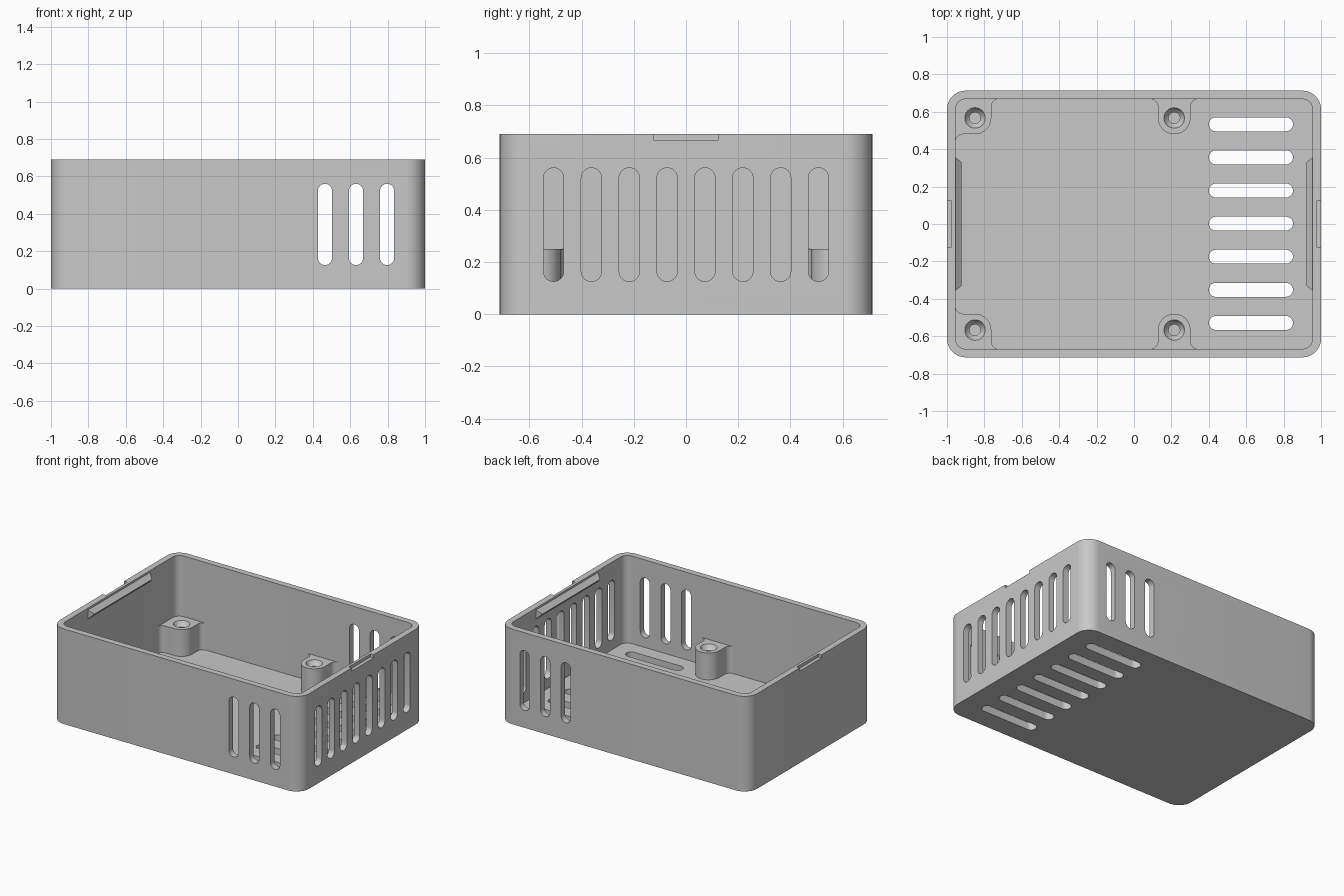
import bpy, bmesh, math
from mathutils import Vector

if "Cube" in bpy.data.objects:
    bpy.data.objects.remove(bpy.data.objects["Cube"])

grey = bpy.data.materials.new("light_grey_plastic")
grey.diffuse_color = (0.58, 0.58, 0.58, 1)
grey.use_nodes = True
grey.node_tree.nodes["Principled BSDF"].inputs["Base Color"].default_value = grey.diffuse_color

FLOOR, HEIGHT, BOSS_TOP = 0.055, 0.69, 0.25


def arc(cx, cy, r, a0, a1, n=10):
    """Points along an arc, angles in degrees."""
    return [(cx + r * math.cos(math.radians(a0 + (a1 - a0) * i / n)),
             cy + r * math.sin(math.radians(a0 + (a1 - a0) * i / n))) for i in range(n + 1)]


def rounded_rect(x0, x1, y0, y1, r, n=10):
    return (arc(x1 - r, y1 - r, r, 0, 90, n) + arc(x0 + r, y1 - r, r, 90, 180, n)
            + arc(x0 + r, y0 + r, r, 180, 270, n) + arc(x1 - r, y0 + r, r, 270, 360, n))


def slot(cu, cv, w, length):
    """Stadium outline, long along v."""
    r, h = w / 2, length / 2 - w / 2
    return arc(cu, cv + h, r, 0, 180, 12) + arc(cu, cv - h, r, 180, 360, 12)


AXES = {"z": lambda u, v, w: (u, v, w),
        "y": lambda u, v, w: (u, w, v),
        "x": lambda u, v, w: (w, u, v)}


def prism(bm, outline, lo, hi, axis="z"):
    """Extrude a 2D outline between two positions on an axis."""
    f = AXES[axis]
    a = [bm.verts.new(f(u, v, lo)) for u, v in outline]
    b = [bm.verts.new(f(u, v, hi)) for u, v in outline]
    bm.faces.new(a)
    bm.faces.new(b)
    for i in range(len(a)):
        j = (i + 1) % len(a)
        bm.faces.new((a[i], a[j], b[j], b[i]))


def finish(bm, name):
    bmesh.ops.recalc_face_normals(bm, faces=bm.faces)
    me = bpy.data.meshes.new(name)
    bm.to_mesh(me)
    bm.free()
    ob = bpy.data.objects.new(name, me)
    bpy.context.collection.objects.link(ob)
    me.materials.append(grey)
    return ob


def activate(ob):
    bpy.ops.object.select_all(action="DESELECT")
    ob.select_set(True)
    bpy.context.view_layer.objects.active = ob


def cut(ob, cutter):
    cutter.hide_render = True
    m = ob.modifiers.new("cut", "BOOLEAN")
    m.operation, m.solver, m.object = "DIFFERENCE", "EXACT", cutter
    activate(ob)
    bpy.ops.object.modifier_apply(modifier=m.name)
    bpy.data.objects.remove(cutter, do_unlink=True)


def smooth(ob):
    activate(ob)
    bpy.ops.object.shade_smooth_by_angle(angle=math.radians(30))


# Tray body: rounded box, hollowed out
bm = bmesh.new()
prism(bm, rounded_rect(-1, 1, -0.713, 0.713, 0.1), 0, HEIGHT)
body = finish(bm, "case_body")
bm = bmesh.new()
prism(bm, rounded_rect(-0.955, 0.955, -0.668, 0.668, 0.055), FLOOR, 1)
cut(body, finish(bm, "cavity_cutter"))

# Vent slots in front/back, right side and floor, plus rim notches
bm = bmesh.new()
for i in range(3):
    prism(bm, slot(0.465 + i * 0.166, 0.343, 0.076, 0.435), -1, 1, "y")
for i in range(8):
    prism(bm, slot(-0.507 + i * 0.1449, 0.343, 0.078, 0.435), 0.9, 1.1, "x")
for i in range(7):
    outline = [(v, u) for u, v in slot(0.002 + (i - 3) * 0.177, 0.625, 0.075, 0.45)]
    prism(bm, outline, -0.1, 0.1)
for s in (-1, 1):
    xs = sorted((s * 0.975, s * 1.1))
    prism(bm, [(xs[0], -0.124), (xs[1], -0.124), (xs[1], 0.124), (xs[0], 0.124)], 0.667, 0.8)
cut(body, finish(bm, "vent_cutter"))
smooth(body)

# Screw bosses blended into the walls
R, F, BY, WALL = 0.087, 0.04, 0.567, 0.668


def boss_outline(cx, corner):
    pts = [(cx + R + F, WALL + 0.02)]
    pts += arc(cx + R + F, WALL - F, F, 90, 180, 8)
    if corner:
        pts += arc(cx, BY, R, 0, -90, 12)
        pts += arc(-0.955 + F, BY - R - F, F, 90, 180, 8)
        pts += [(-0.975, BY - R - F), (-0.975, 0.6), (-0.965, 0.665), (-0.9, WALL + 0.02)]
    else:
        pts += arc(cx, BY, R, 0, -180, 24)
        pts += arc(cx - R - F, WALL - F, F, 0, 90, 8)
        pts += [(cx - R - F, WALL + 0.02)]
    return pts


def screw_hole(bm, cx, cy):
    rings = []
    for r, z in ((0.03, 0.08), (0.03, 0.215), (0.042, 0.225), (0.055, BOSS_TOP), (0.055, 0.3)):
        rings.append([bm.verts.new((cx + r * math.cos(k * math.pi / 16),
                                    cy + r * math.sin(k * math.pi / 16), z)) for k in range(32)])
    bm.faces.new(rings[0])
    bm.faces.new(rings[-1])
    for a, b in zip(rings, rings[1:]):
        for k in range(32):
            j = (k + 1) % 32
            bm.faces.new((a[k], a[j], b[j], b[k]))


for cx, corner, label in ((-0.85, True, "corner"), (0.215, False, "middle")):
    for s, side in ((1, "back"), (-1, "front")):
        bm = bmesh.new()
        prism(bm, [(x, s * y) for x, y in boss_outline(cx, corner)], 0.03, BOSS_TOP)
        boss = finish(bm, f"{label}_boss_{side}")
        bm = bmesh.new()
        screw_hole(bm, cx, s * BY)
        cut(boss, finish(bm, "hole_cutter"))
        smooth(boss)

# Snap ridges inside the two end walls, with tapered ends
for s, side in ((-1, "left"), (1, "right")):
    bm = bmesh.new()
    ends = []
    for t in (-1, 1):
        ends.append([bm.verts.new(Vector(p)) for p in (
            (s * 0.965, t * 0.365, 0.685), (s * 0.921, t * 0.33, 0.645),
            (s * 0.965, t * 0.365, 0.6))])
    bm.faces.new(ends[0])
    bm.faces.new(ends[1])
    for i in range(3):
        j = (i + 1) % 3
        bm.faces.new((ends[0][i], ends[0][j], ends[1][j], ends[1][i]))
    finish(bm, f"snap_ridge_{side}")
